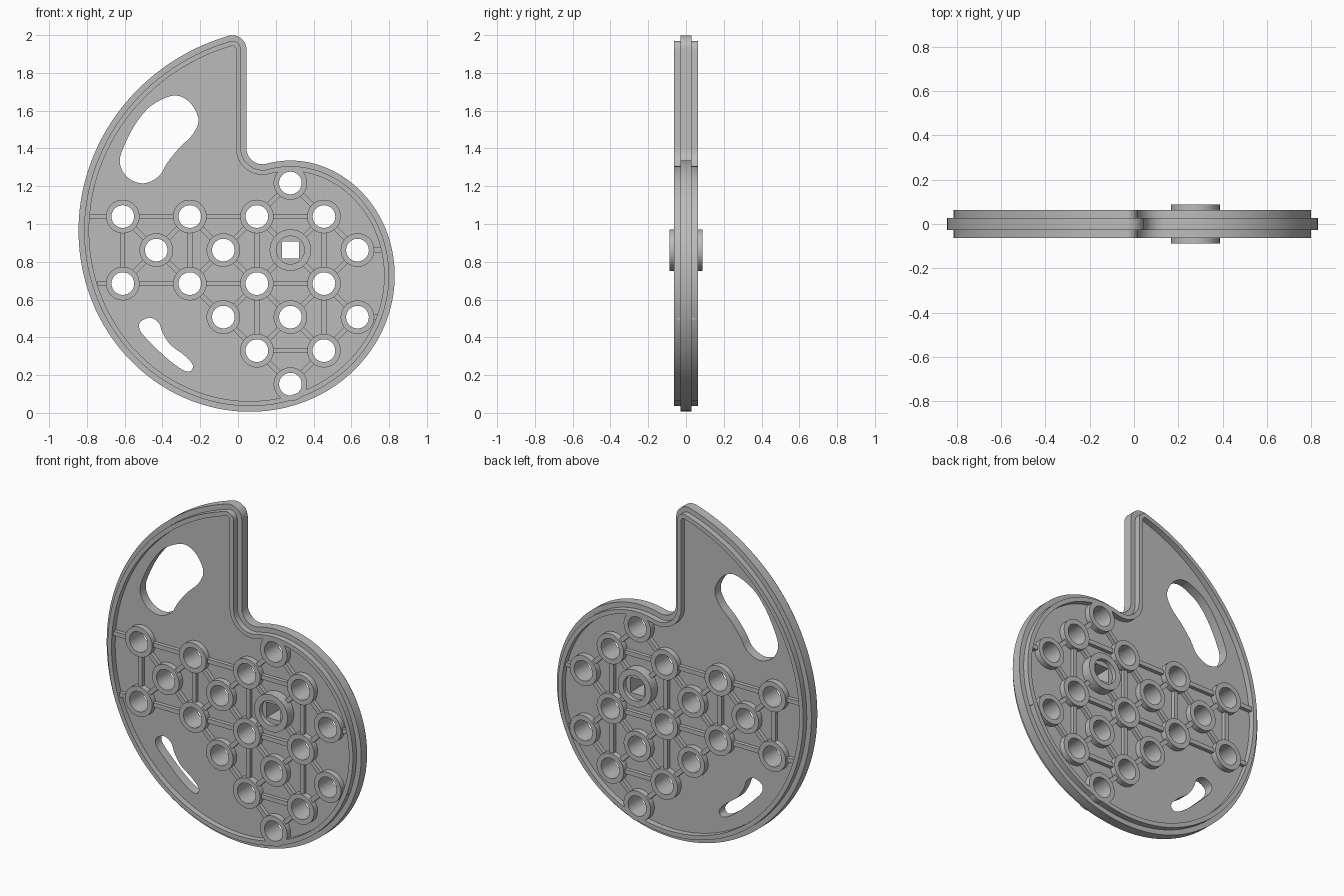
import bpy, math
from mathutils import Vector

if "Cube" in bpy.data.objects:
    bpy.data.objects.remove(bpy.data.objects["Cube"])

HX, HZ = 0.2775, 0.862          # hub centre
R0, RISE = 0.474, 0.707         # spiral start radius and growth
PITCH = 0.1775                  # half spacing of the hole grid
WEB, RIB, RIM, HUB = 0.028, 0.05, 0.0625, 0.088   # half depths

grey = bpy.data.materials.new("grey")
grey.diffuse_color = (0.5, 0.5, 0.5, 1)
grey.use_nodes = True
grey.node_tree.nodes["Principled BSDF"].inputs["Base Color"].default_value = grey.diffuse_color


def slab(name, loops, half):
    """Extruded flat part; nested loops become holes."""
    cu = bpy.data.curves.new(name, 'CURVE')
    cu.dimensions, cu.fill_mode, cu.extrude = '2D', 'BOTH', half
    for pts in loops:
        sp = cu.splines.new('POLY')
        sp.points.add(len(pts) - 1)
        for p, co in zip(sp.points, pts):
            p.co = (co[0], co[1], 0, 1)
        sp.use_cyclic_u = True
    ob = bpy.data.objects.new(name, cu)
    bpy.context.collection.objects.link(ob)
    ob.rotation_euler.x = math.pi / 2
    bpy.ops.object.select_all(action='DESELECT')
    ob.select_set(True)
    bpy.context.view_layer.objects.active = ob
    bpy.ops.object.convert(target='MESH')
    ob = bpy.context.object
    ob.data.materials.clear()
    ob.data.materials.append(grey)
    bpy.ops.object.shade_smooth_by_angle(angle=math.radians(30))
    return ob


def arc(cx, cz, r, a0, a1, n):
    return [(cx + r * math.cos(math.radians(a0 + (a1 - a0) * i / n)),
             cz + r * math.sin(math.radians(a0 + (a1 - a0) * i / n))) for i in range(n + 1)]


def circle(c, r, n=40):
    return arc(c[0], c[1], r, 0, 360, n)[:-1]


def smooth_loop(pts, steps=6):
    """Closed Catmull-Rom curve through a few points."""
    P = [Vector(p) for p in pts]
    out = []
    for i in range(len(P)):
        a, b, c, d = P[i - 1], P[i], P[(i + 1) % len(P)], P[(i + 2) % len(P)]
        for k in range(steps):
            t = k / steps
            out.append(0.5 * (2 * b + (c - a) * t + (2 * a - 5 * b + 4 * c - d) * t * t
                              + (3 * b - a - 3 * c + d) * t ** 3))
    return out


def inset(pts, dist):
    """Move a clockwise loop inwards."""
    P = [Vector(p) for p in pts]
    out = []
    for i, p in enumerate(P):
        d1, d2 = (p - P[i - 1]).normalized(), (P[(i + 1) % len(P)] - p).normalized()
        n1, n2 = Vector((d1.y, -d1.x)), Vector((d2.y, -d2.x))
        out.append(p + (n1 + n2) * dist / (1 + n1.dot(n2)))
    return out


def spiral(deg):
    s = max(deg, 0) / 360
    r = R0 + RISE * (s - math.sin(2 * math.pi * s) / (2 * math.pi))
    a = math.radians(90 - deg)
    return (HX + r * math.cos(a), HZ + r * math.sin(a))


# Snail outline: spiral, rounded tip, straight flank, inner fillet
FLANK, TIP_R, FIL_R = 0.045, 0.075, 0.085
tip_x = FLANK - TIP_R
tip_z = HZ + math.sqrt((R0 + RISE - TIP_R) ** 2 - (tip_x - HX) ** 2)
tip_a = math.degrees(math.atan2(tip_z - HZ, tip_x - HX))
fil_x = FLANK + FIL_R
fil_z = HZ + math.sqrt((R0 + FIL_R) ** 2 - (fil_x - HX) ** 2)
fil_a = math.degrees(math.atan2(fil_z - HZ, fil_x - HX))
start, end = 90 - fil_a, 450 - tip_a
N = 150
outline = [spiral(start + (end - start) * i / N) for i in range(N)]
outline += arc(tip_x, tip_z, TIP_R, tip_a, 0, 10)
outline += arc(fil_x, fil_z, FIL_R, 180, 180 + fil_a, 12)[:-1]

# Hole grid
cells = [(0, 2), (-5, 1), (-3, 1), (-1, 1), (1, 1), (-4, 0), (-2, 0), (0, 0), (2, 0),
         (-5, -1), (-3, -1), (-1, -1), (1, -1), (-2, -2), (0, -2), (2, -2),
         (-1, -3), (1, -3), (0, -4)]
pos = {c: Vector((HX + c[0] * PITCH, HZ + c[1] * PITCH)) for c in cells}
hub = pos[(0, 0)]

# Two curved windows
big_slot = smooth_loop([(-.34, 1.68), (-.257, 1.645), (-.209, 1.555), (-.24, 1.474),
                        (-.309, 1.405), (-.373, 1.326), (-.42, 1.252), (-.5, 1.215),
                        (-.584, 1.246), (-.626, 1.326), (-.6, 1.42), (-.537, 1.538),
                        (-.457, 1.628)])
small_slot = smooth_loop([(-.468, .504), (-.42, .477), (-.399, .424), (-.357, .36),
                          (-.288, .308), (-.24, .256), (-.251, .222), (-.293, .228),
                          (-.373, .286), (-.457, .366), (-.515, .43), (-.52, .477)])

# Web plate with flange edge
slab("web_plate", [outline, big_slot, small_slot] + [circle(p, 0.075) for p in pos.values()], WEB)

# Raised rim just inside the edge
slab("rim", [inset(outline, 0.03), inset(outline, 0.056)], RIM)

# Hole bosses and the hub with its square bore
for c, p in pos.items():
    if c != (0, 0):
        slab("hole_boss", [circle(p, 0.089), circle(p, 0.06)], RIM)
slab("hub_ring", [circle(hub, 0.11), circle(hub, 0.074)], HUB)
q = 0.045
slab("hub_bore", [circle(hub, 0.076),
                  [(hub.x + a * q, hub.y + b * q) for a, b in ((-1, -1), (1, -1), (1, 1), (-1, 1))]], RIM)


def rib(a, b, trim_b=0.078):
    d = (b - a).normalized()
    n = Vector((-d.y, d.x)) * 0.013
    a, b = a + d * 0.078, b - d * trim_b
    slab("rib", [[a - n, b - n, b + n, a + n]], RIB)


# Ribs between neighbouring bosses
for i, c in enumerate(cells):
    for e in cells[i + 1:]:
        dx, dz = abs(c[0] - e[0]), abs(c[1] - e[1])
        straight = c[0] % 2 and sorted((dx, dz)) == [0, 2]
        if (dx, dz) == (1, 1) or straight:
            rib(pos[c], pos[e], 0.1 if e == (0, 0) else 0.078)

# Ribs reaching the rim
for c, x in (((-5, 1), -0.79), ((-5, -1), -0.745), ((2, 0), 0.775), ((2, -2), 0.76)):
    rib(pos[c], Vector((x, pos[c].y)), 0)
